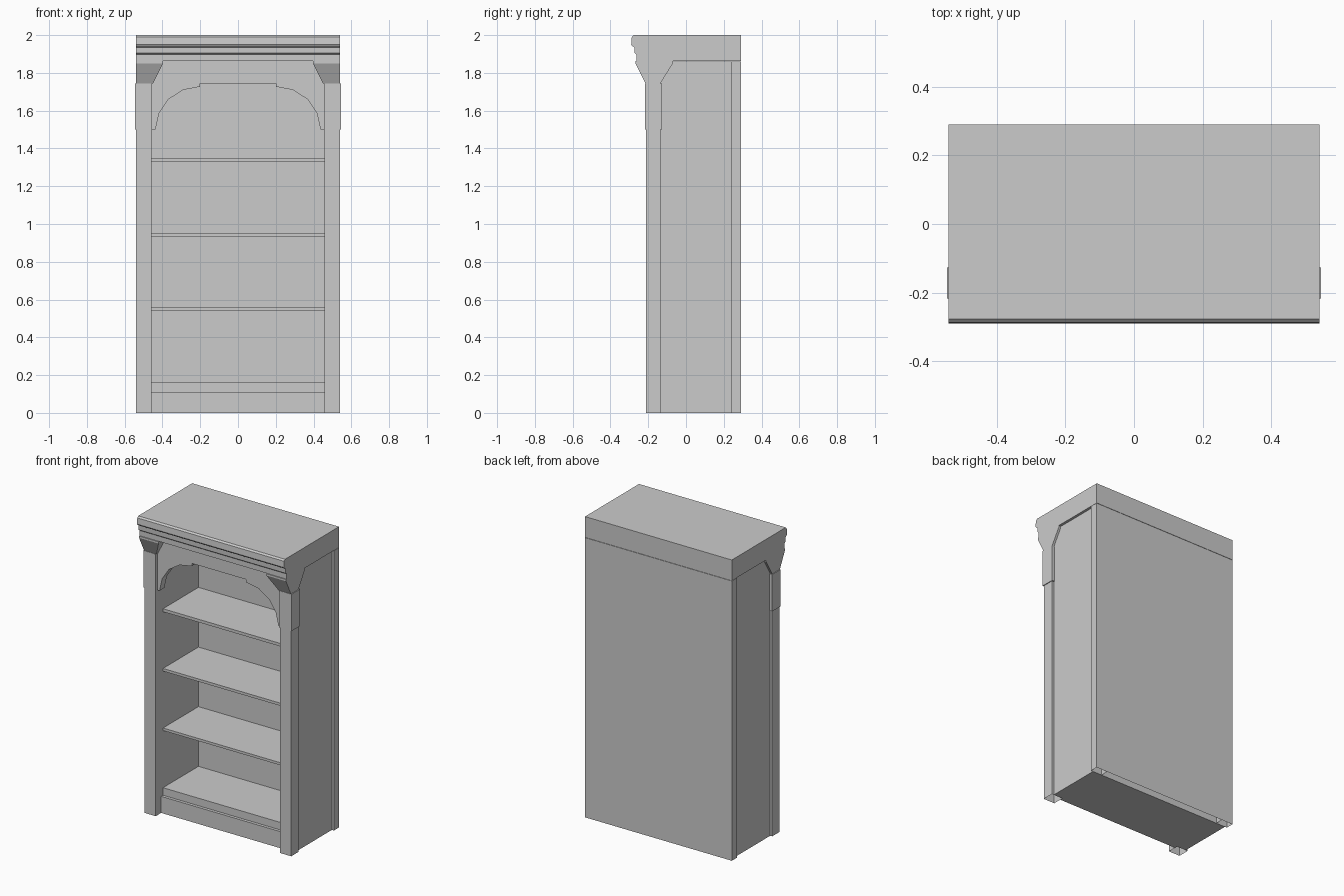
import bpy, bmesh

if "Cube" in bpy.data.objects:
    bpy.data.objects.remove(bpy.data.objects["Cube"])

OUT, INN = 0.54, 0.457      # outer and inner x of the posts
FRONT, BACK = -0.212, 0.29  # front and back of the carcass


def make(name, bm, mirror=False):
    bmesh.ops.recalc_face_normals(bm, faces=bm.faces[:])
    me = bpy.data.meshes.new(name)
    bm.to_mesh(me)
    bm.free()
    ob = bpy.data.objects.new(name, me)
    bpy.context.collection.objects.link(ob)
    if mirror:
        m = ob.modifiers.new("mirror", 'MIRROR')
        m.use_mirror_merge = False
    return ob


def loft(name, a, b, mirror=False, open_start=False):
    """Solid between two matching point loops."""
    bm = bmesh.new()
    va = [bm.verts.new(p) for p in a]
    vb = [bm.verts.new(p) for p in b]
    n = len(va)
    for i in range(n):
        j = (i + 1) % n
        bm.faces.new((va[i], va[j], vb[j], vb[i]))
    bm.faces.new(vb)
    if not open_start:
        bm.faces.new(va)
    return make(name, bm, mirror)


def rect(x0, x1, y0, y1, z):
    return [(x0, y0, z), (x1, y0, z), (x1, y1, z), (x0, y1, z)]


def box(name, x, y, z, mirror=False, open_bottom=False):
    return loft(name, rect(*x, *y, z[0]), rect(*x, *y, z[1]), mirror, open_bottom)


# Corner posts and back board, hollow and open at the floor
box("front_post", (INN, OUT), (FRONT, -0.135), (0, 1.75), True, True)
box("back_post", (INN, OUT), (0.237, BACK), (0, 1.86), True, True)
box("back_board", (-INN, INN), (0.237, BACK), (0, 1.86), False, True)

# Side panels, slightly recessed between the posts
box("side_panel", (INN, 0.525), (-0.135, 0.237), (0, 1.86), True)

# Plinth and shelves
box("plinth", (-INN, INN), (-0.155, 0.237), (0, 0.11))
for i, (z0, z1) in enumerate([(0.11, 0.16), (0.54, 0.557), (0.935, 0.953), (1.33, 1.35)]):
    box(f"shelf_{i + 1}", (-INN, INN), (-0.135, 0.237), (z0, z1))

# Blocks wrapped around the post tops
box("post_block", (INN - 0.003, 0.545), (-0.217, -0.127), (1.5, 1.745), True)

# Flared corbels carrying the cornice
loft("corbel", rect(INN - 0.007, OUT, -0.215, -0.135, 1.745),
     rect(0.397, OUT, -0.268, -0.07, 1.85), True)
box("corbel_cap", (0.397, OUT), (-0.268, -0.07), (1.85, 1.862), True)

# Fascia board under the cornice
box("fascia", (-INN, INN), (-0.2, -0.15), (1.745, 1.862))

# Arched brackets in the opening corners
arch = [(INN, 1.5), (0.437, 1.5), (0.418, 1.585), (0.368, 1.66),
        (0.29, 1.71), (0.2, 1.727), (0.2, 1.745), (INN, 1.745)]
loft("arch_bracket", [(x, -0.2, z) for x, z in arch],
     [(x, -0.15, z) for x, z in arch], True)

# Moulded cornice and top, profile run along x
profile = [(BACK, 2.0), (-0.277, 2.0), (-0.287, 1.99), (-0.29, 1.95),
           (-0.285, 1.942), (-0.273, 1.935), (-0.272, 1.905), (-0.262, 1.897),
           (-0.262, 1.862), (BACK, 1.862)]
loft("cornice", [(-OUT, y, z) for y, z in profile], [(OUT, y, z) for y, z in profile])
